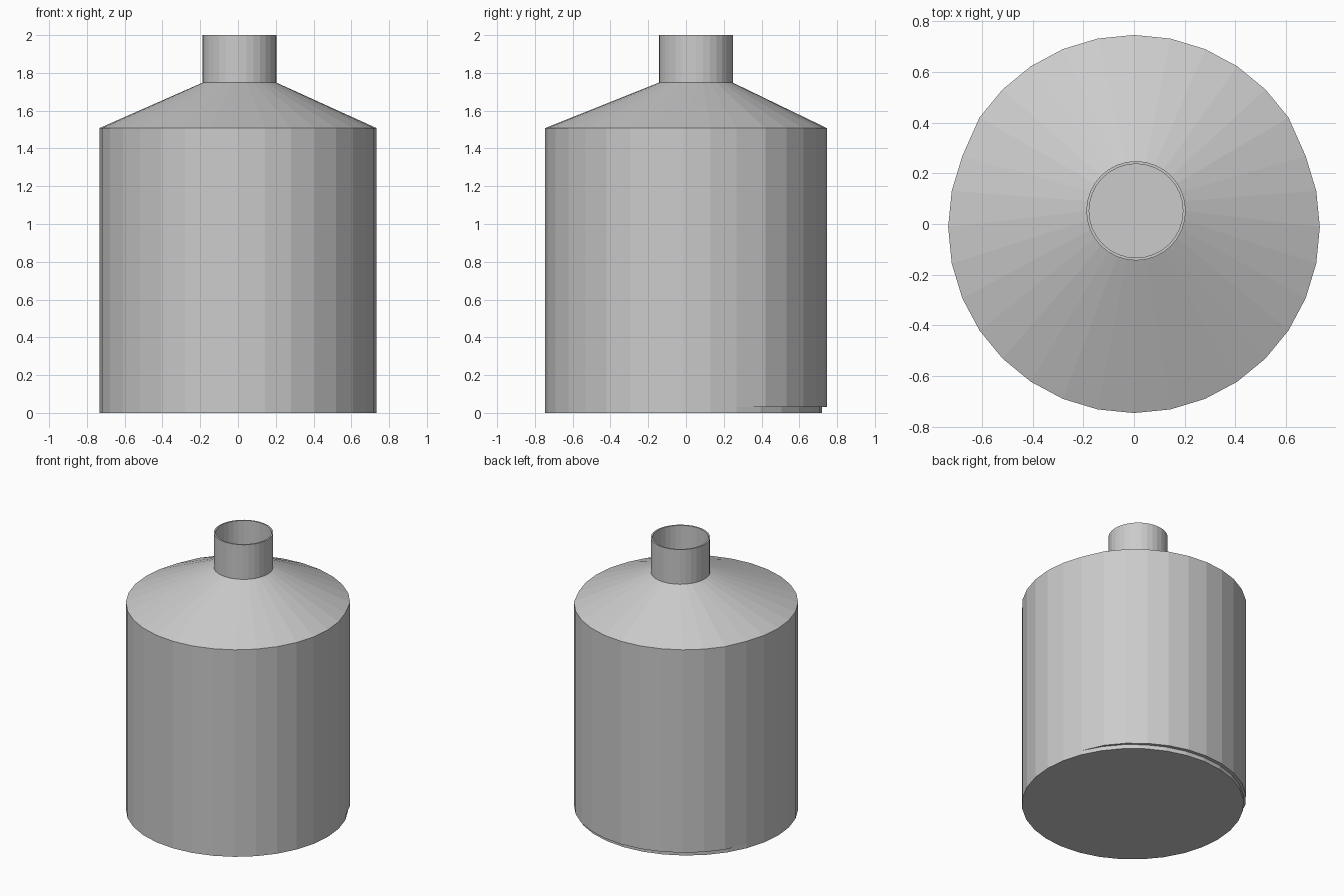
import bpy
import bmesh
from math import sin, cos, tau

if "Cube" in bpy.data.objects:
    bpy.data.objects.remove(bpy.data.objects["Cube"])

SIDES = 32
bm = bmesh.new()


def ring(radius, z, cx=0.0, cy=0.0, back_shift=0.0):
    """Horizontal loop of vertices; its back arc can be pushed outward."""
    verts = []
    for i in range(SIDES):
        a = tau * i / SIDES
        shift = back_shift if 3 <= i <= 13 else 0.0
        verts.append(bm.verts.new((cx + radius * cos(a), cy + radius * sin(a) + shift, z)))
    return verts


def bridge(lower, upper):
    for i in range(SIDES):
        j = (i + 1) % SIDES
        bm.faces.new((lower[i], lower[j], upper[j], upper[i]))


R, CY = 0.733, -0.0125      # body
NX, NY = 0.008, 0.052       # neck centre, slightly off axis

rings = [
    # base and the small overhang along the back
    ring(R, 0.0, 0, CY),
    ring(R, 0.03, 0, CY),
    ring(R, 0.03, 0, CY, 0.025),
    # straight wall up to the shoulder
    ring(R, 1.508, 0, CY, 0.025),
    # neck: outside, rim, inside
    ring(0.196, 1.748, NX, NY),
    ring(0.196, 2.0, NX, NY),
    ring(0.185, 2.0, NX, NY),
    ring(0.185, 1.748, NX, NY),
]
for lower, upper in zip(rings, rings[1:]):
    bridge(lower, upper)

# underside and the floor of the neck
bm.faces.new(rings[0][::-1])
bm.faces.new(rings[-1])

# weld the part of the overhang loop that has no step
bmesh.ops.remove_doubles(bm, verts=bm.verts, dist=0.0001)
bmesh.ops.recalc_face_normals(bm, faces=bm.faces)

mesh = bpy.data.meshes.new("bottle")
bm.to_mesh(mesh)
bm.free()
bottle = bpy.data.objects.new("bottle", mesh)
bpy.context.collection.objects.link(bottle)
